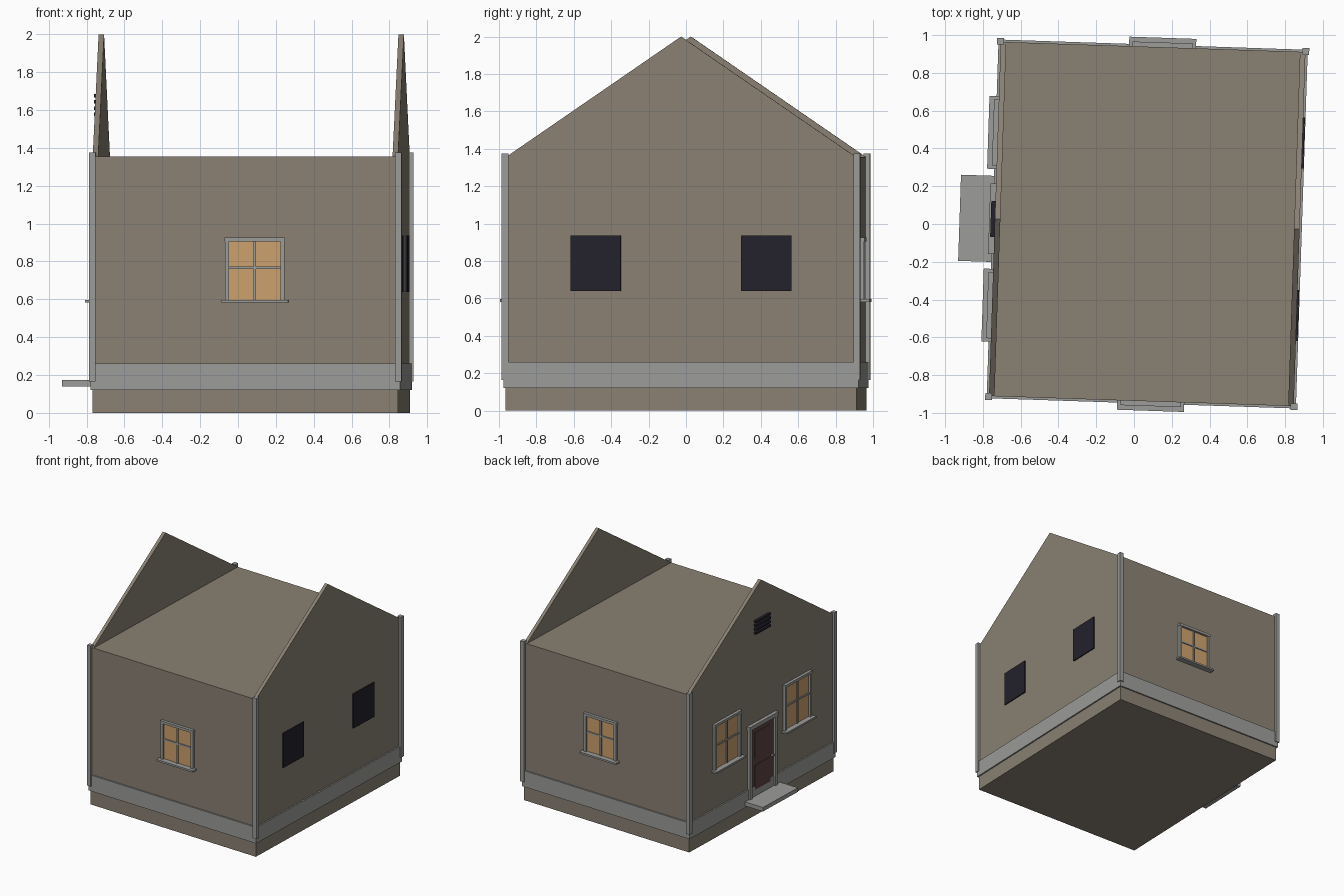
import bpy, bmesh, math
from mathutils import Matrix, Vector

if "Cube" in bpy.data.objects:
    bpy.data.objects.remove(bpy.data.objects["Cube"])

HW, HD = 0.807, 0.938          # half width and half depth of the walls
EAVE, RIDGE = 1.355, 2.0
PLACE = Matrix.Translation((0.07, 0, 0)) @ Matrix.Rotation(math.radians(-1.9), 4, 'Z')


def material(name, r, g, b):
    m = bpy.data.materials.new(name)
    lin = [((c / 255 + 0.055) / 1.055) ** 2.4 for c in (r, g, b)]
    m.diffuse_color = (*lin, 1)
    m.use_nodes = True
    m.node_tree.nodes["Principled BSDF"].inputs["Base Color"].default_value = m.diffuse_color
    return m


WALL = material("wall_stone", 138, 129, 115)
TRIM = material("grey_trim", 156, 156, 154)
GLOW = material("warm_glass", 204, 161, 110)
DARK = material("dark_glass", 35, 34, 44)
WOOD = material("door_wood", 92, 70, 66)


def prism(name, outline, depth, mat, matrix):
    """Extrude a closed outline of points along a depth vector."""
    bm = bmesh.new()
    face = bm.faces.new([bm.verts.new(p) for p in outline])
    ext = bmesh.ops.extrude_face_region(bm, geom=[face])
    moved = [v for v in ext["geom"] if isinstance(v, bmesh.types.BMVert)]
    bmesh.ops.translate(bm, verts=moved, vec=Vector(depth))
    bmesh.ops.recalc_face_normals(bm, faces=bm.faces)
    me = bpy.data.meshes.new(name)
    bm.to_mesh(me)
    bm.free()
    me.materials.append(mat)
    ob = bpy.data.objects.new(name, me)
    ob.matrix_world = matrix
    bpy.context.collection.objects.link(ob)
    return ob


def box(name, x, y, z, mat, matrix=PLACE):
    outline = [(x[0], y[0], z[0]), (x[1], y[0], z[0]), (x[1], y[1], z[0]), (x[0], y[1], z[0])]
    return prism(name, outline, (0, 0, z[1] - z[0]), mat, matrix)


def wall(angle, dist):
    """Frame on a wall: x runs along it, -y points outwards, y = 0 on its face."""
    return PLACE @ Matrix.Rotation(math.radians(angle), 4, 'Z') @ Matrix.Translation((0, -dist, 0))


FRONT, BACK = wall(0, HD), wall(180, HD)
LEFT, RIGHT = wall(-90, HW), wall(90, HW)


def window(side, m, u, w, z0, z1):
    """Lit window with frame, cross bars and sill."""
    a, b, f = u - w / 2, u + w / 2, 0.022
    mid = (z0 + z1) / 2 + 0.004
    box(side + "_pane", (a + f, b - f), (-0.005, 0.01), (z0, z1 - f), GLOW, m)
    for n, x in (("left", a), ("right", b - f)):
        box(f"{side}_{n}_jamb", (x, x + f), (-0.022, 0.01), (z0, z1 - f), TRIM, m)
    box(side + "_head", (a - 0.003, b + 0.003), (-0.025, 0.01), (z1 - f, z1), TRIM, m)
    box(side + "_upright_bar", (u - 0.007, u + 0.007), (-0.014, 0.01), (z0, z1 - f), TRIM, m)
    box(side + "_cross_bar", (a + f, b - f), (-0.013, 0.01), (mid - 0.007, mid + 0.007), TRIM, m)
    box(side + "_sill", (a - 0.02, b + 0.02), (-0.05, 0.01), (z0 - 0.015, z0), TRIM, m)


# Body with flat top, and the two freestanding gable ends
box("house_body", (-HW, HW), (-HD, HD), (0, EAVE), WALL)
for n, x in (("left", -HW), ("right", HW - 0.029)):
    prism(n + "_gable", [(x, -HD, EAVE), (x, HD, EAVE), (x, 0, RIDGE)], (0.029, 0, 0), WALL, PLACE)

# Plinth band and corner posts
box("plinth_band", (-HW - 0.012, HW + 0.012), (-HD - 0.012, HD + 0.012), (0.122, 0.26), TRIM)
for sx in (-1, 1):
    for sy in (-1, 1):
        cx, cy = sx * 0.809, sy * 0.941
        box("corner_post", (cx - 0.018, cx + 0.018), (cy - 0.018, cy + 0.018), (0.165, 1.376), TRIM)

# Lit windows
window("front_window", FRONT, 0.05, 0.315, 0.597, 0.927)
window("back_window", BACK, -0.05, 0.315, 0.597, 0.927)
window("left_near_window", LEFT, 0.457, 0.345, 0.597, 0.99)
window("left_far_window", LEFT, -0.457, 0.345, 0.597, 0.99)

# Dark window plates on the right wall
for u in (-0.457, 0.457):
    box("dark_window", (u - 0.135, u + 0.135), (-0.009, 0.01), (0.639, 0.936), DARK, RIGHT)

# Door with frame, raised panels, knob and step
box("door", (-0.15, 0.15), (-0.008, 0.01), (0.175, 0.77), WOOD, LEFT)
for z in ((0.23, 0.44), (0.50, 0.72)):
    box("door_panel", (-0.10, 0.10), (-0.013, 0), z, WOOD, LEFT)
for n, x in (("left", -0.18), ("right", 0.15)):
    box(f"door_{n}_jamb", (x, x + 0.03), (-0.025, 0.01), (0.175, 0.77), TRIM, LEFT)
box("door_head", (-0.187, 0.187), (-0.03, 0.01), (0.77, 0.803), TRIM, LEFT)
box("door_knob", (0.115, 0.132), (-0.028, 0), (0.44, 0.457), TRIM, LEFT)
box("door_step", (-0.228, 0.228), (-0.187, 0.01), (0.14, 0.175), TRIM, LEFT)

# Gable vent slats
for i in range(4):
    z = 1.577 + i * 0.033
    box("vent_slat", (-0.095, 0.095), (-0.022, 0.01), (z - 0.009, z + 0.009), DARK, LEFT)
